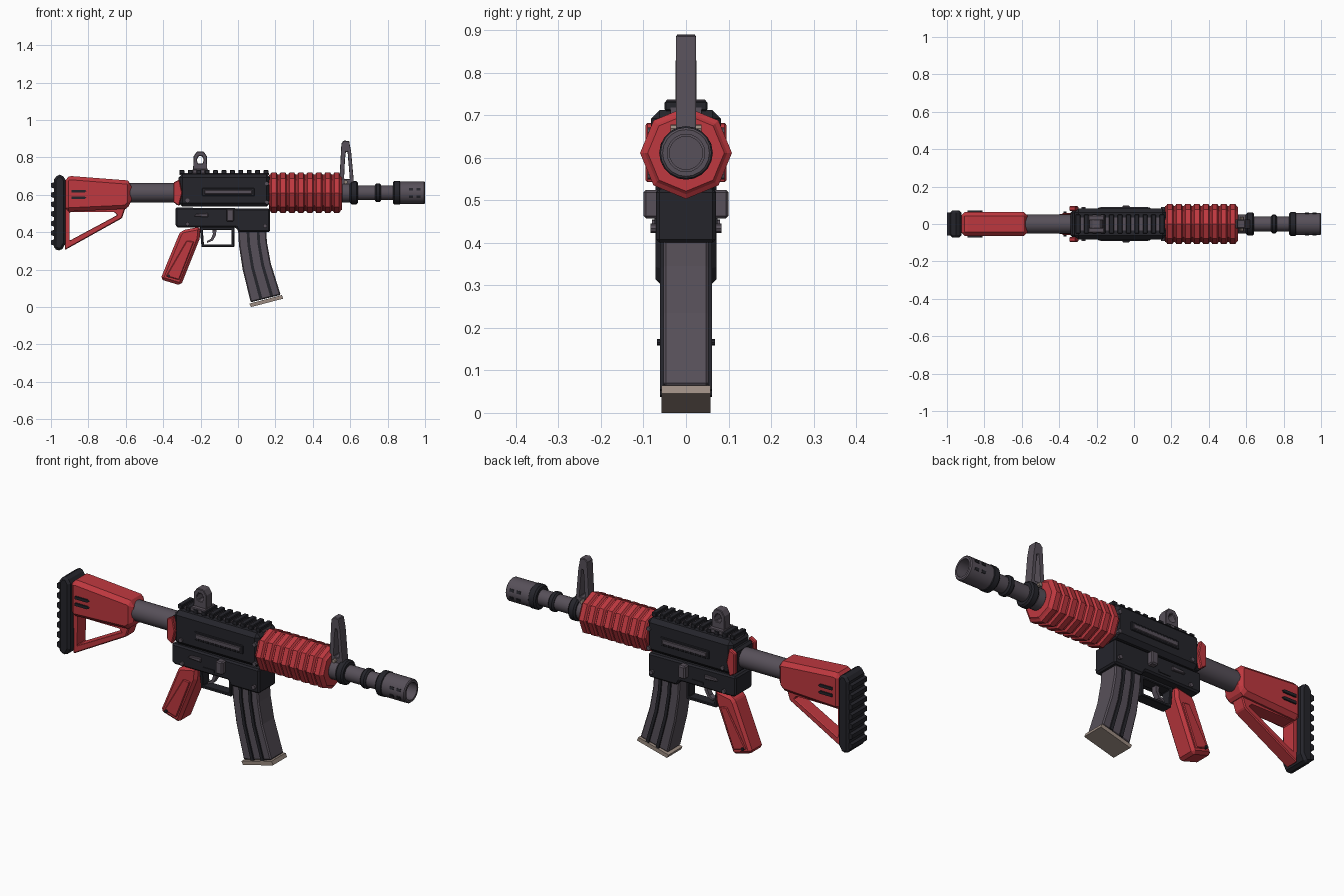
import bpy, bmesh, math
from mathutils import Matrix, Vector

if "Cube" in bpy.data.objects:
    bpy.data.objects.remove(bpy.data.objects["Cube"])


def material(name, r, g, b):
    m = bpy.data.materials.new(name)
    m.diffuse_color = (r, g, b, 1)
    m.use_nodes = True
    m.node_tree.nodes["Principled BSDF"].inputs["Base Color"].default_value = m.diffuse_color
    return m


RED = material("red", 0.52, 0.04, 0.05)
DARK = material("dark", 0.018, 0.018, 0.024)
STEEL = material("steel", 0.095, 0.08, 0.1)
TAN = material("tan", 0.33, 0.26, 0.22)
AXIS_Z = 0.611  # height of the bore line


def finish(name, bm, mat, bevel=0.0, smooth=False):
    bmesh.ops.recalc_face_normals(bm, faces=bm.faces)
    me = bpy.data.meshes.new(name)
    bm.to_mesh(me)
    bm.free()
    ob = bpy.data.objects.new(name, me)
    bpy.context.collection.objects.link(ob)
    me.materials.append(mat)
    if bevel:
        mod = ob.modifiers.new("bevel", 'BEVEL')
        mod.width, mod.segments, mod.limit_method = bevel, 1, 'ANGLE'
        mod.angle_limit = math.radians(40)
    if smooth:
        bpy.ops.object.select_all(action='DESELECT')
        ob.select_set(True)
        bpy.context.view_layer.objects.active = ob
        bpy.ops.object.shade_smooth_by_angle(angle=math.radians(30))
    return ob


def prism(name, pts, y0, y1, mat, bevel=0.0):
    """Side outline (x, z) extruded from y0 to y1."""
    bm = bmesh.new()
    a = [bm.verts.new((x, y0, z)) for x, z in pts]
    b = [bm.verts.new((x, y1, z)) for x, z in pts]
    bm.faces.new(a)
    bm.faces.new(b[::-1])
    for i in range(len(pts)):
        j = (i + 1) % len(pts)
        bm.faces.new((a[i], a[j], b[j], b[i]))
    return finish(name, bm, mat, bevel)


def box(name, x0, x1, y0, y1, z0, z1, mat, bevel=0.0):
    return prism(name, [(x0, z0), (x1, z0), (x1, z1), (x0, z1)], y0, y1, mat, bevel)


def both_sides(name, pts, y0, y1, mat, bevel=0.0):
    prism(name + "_right", pts, -y1, -y0, mat, bevel)
    prism(name + "_left", pts, y0, y1, mat, bevel)


def rect(x0, x1, z0, z1):
    return [(x0, z0), (x1, z0), (x1, z1), (x0, z1)]


def frame(name, outer, inner, hw, mat, bevel=0.0):
    """Outline with a matching hole, hw = half thickness."""
    bm = bmesh.new()
    n = len(outer)
    ring = [[bm.verts.new((x, y, z)) for x, z in loop]
            for loop, y in ((outer, -hw), (outer, hw), (inner, hw), (inner, -hw))]
    for k in range(4):
        p, q = ring[k], ring[(k + 1) % 4]
        for i in range(n):
            j = (i + 1) % n
            bm.faces.new((p[i], p[j], q[j], q[i]))
    return finish(name, bm, mat, bevel)


def lathe(name, profile, sides, mat, smooth=True):
    """(x, radius) profile turned around the bore line."""
    bm = bmesh.new()
    rings = [[bm.verts.new((x, r * math.cos(t), AXIS_Z + r * math.sin(t)))
              for t in (2 * math.pi * i / sides for i in range(sides))] for x, r in profile]
    for p, q in zip(rings, rings[1:]):
        for i in range(sides):
            j = (i + 1) % sides
            bm.faces.new((p[i], p[j], q[j], q[i]))
    bm.faces.new(rings[0])
    bm.faces.new(rings[-1])
    return finish(name, bm, mat, 0, smooth)


def ring(name, x0, x1, r, mat=DARK, c=0.008):
    lathe(name, [(x0, r - c), (x0 + c, r), (x1 - c, r), (x1, r - c)], 20, mat)


def pin(name, x, z, r, hw, mat, sides=8):
    bm = bmesh.new()
    bmesh.ops.create_cone(bm, cap_ends=True, segments=sides, radius1=r, radius2=r, depth=2 * hw,
                          matrix=Matrix.Translation((x, 0, z)) @ Matrix.Rotation(math.pi / 2, 4, 'X'))
    finish(name, bm, mat)


# Butt pad with ribs on its rear face
prism("butt_pad", [(-0.985, 0.31), (-0.945, 0.3), (-0.922, 0.34), (-0.922, 0.68),
                   (-0.94, 0.708), (-0.965, 0.708), (-0.985, 0.68)], -0.072, 0.072, DARK, 0.012)
for i in range(7):
    z = 0.345 + i * 0.051
    prism(f"butt_rib_{i}", [(-0.98, z - 0.018), (-1.0, z - 0.011), (-1.0, z + 0.011), (-0.98, z + 0.018)],
          -0.062, 0.062, DARK)

# Stock body, open lower brace and slots
prism("stock_body", [(-0.925, 0.51), (-0.60, 0.525), (-0.57, 0.55), (-0.57, 0.665),
                     (-0.59, 0.677), (-0.89, 0.70), (-0.925, 0.695)], -0.064, 0.064, RED, 0.02)
frame("stock_brace", [(-0.925, 0.535), (-0.60, 0.535), (-0.62, 0.475), (-0.925, 0.305)],
      [(-0.90, 0.507), (-0.66, 0.507), (-0.645, 0.492), (-0.90, 0.355)], 0.035, RED, 0.006)
for i, z in enumerate((0.585, 0.62)):
    both_sides(f"stock_slot_{i}", [(-0.89, z - 0.007), (-0.82, z - 0.007), (-0.81, z),
                                   (-0.82, z + 0.007), (-0.89, z + 0.007)], 0.055, 0.072, DARK)
lathe("buffer_tube", [(-0.6, 0.052), (-0.29, 0.052)], 20, STEEL)

# Upper receiver with side details
box("upper_receiver", -0.318, 0.172, -0.082, 0.082, 0.537, 0.712, DARK, 0.02)
both_sides("rear_plate", [(-0.345, 0.56), (-0.315, 0.54), (-0.298, 0.61), (-0.313, 0.683), (-0.345, 0.665)],
           0.07, 0.095, RED, 0.004)
box("rear_block", -0.34, -0.30, -0.072, 0.072, 0.545, 0.675, DARK, 0.012)
both_sides("port_rim", rect(-0.192, 0.088, 0.593, 0.637), 0.075, 0.087, DARK, 0.003)
both_sides("port_cover", rect(-0.18, 0.076, 0.603, 0.627), 0.08, 0.091, STEEL, 0.003)

# Top rail with cross teeth
box("rail_base", -0.312, 0.165, -0.036, 0.036, 0.705, 0.718, STEEL)
for i in range(11):
    x = -0.3 + i * 0.045
    box(f"rail_tooth_{i}", x - 0.013, x + 0.013, -0.05, 0.05, 0.71, 0.733, DARK, 0.003)

# Lower receiver, controls and pins
prism("lower_receiver", [(-0.335, 0.435), (-0.32, 0.425), (-0.01, 0.425), (0.005, 0.40), (0.17, 0.40),
                         (0.17, 0.526), (-0.335, 0.532)], -0.07, 0.07, DARK, 0.008)
both_sides("side_catch", rect(-0.062, -0.022, 0.457, 0.524), 0.06, 0.1, STEEL, 0.006)
both_sides("selector", [(-0.235, 0.485), (-0.16, 0.48), (-0.16, 0.502), (-0.225, 0.498)], 0.065, 0.08, STEEL, 0.003)
both_sides("lower_groove", rect(-0.15, -0.085, 0.445, 0.457), 0.065, 0.074, DARK)
for i, (x, z, hw) in enumerate(((-0.27, 0.424 + 0.02, 0.08), (0.145, 0.424 + 0.01, 0.083),
                               (0.155, 0.56, 0.09), (0.155, 0.66, 0.09), (-0.27, 0.57, 0.09))):
    pin(f"receiver_pin_{i}", x, z, 0.011, hw, STEEL)

# Trigger and guard
frame("trigger_guard", [(-0.205, 0.43), (-0.02, 0.43), (-0.02, 0.32), (-0.195, 0.32)],
      [(-0.188, 0.412), (-0.034, 0.412), (-0.034, 0.334), (-0.182, 0.334)], 0.028, DARK, 0.003)
prism("trigger", [(-0.14, 0.43), (-0.115, 0.43), (-0.117, 0.385), (-0.135, 0.355), (-0.165, 0.343),
                  (-0.165, 0.353), (-0.145, 0.365), (-0.134, 0.39)], -0.014, 0.014, STEEL)

# Pistol grip with raised panel and screw
prism("grip", [(-0.30, 0.41), (-0.20, 0.43), (-0.205, 0.365), (-0.305, 0.115), (-0.415, 0.148), (-0.315, 0.39)],
      -0.054, 0.054, RED, 0.014)
both_sides("grip_panel", [(-0.275, 0.355), (-0.235, 0.35), (-0.315, 0.145), (-0.385, 0.165)], 0.05, 0.06, RED, 0.004)
pin("grip_screw", -0.37, 0.166, 0.008, 0.068, DARK)

# Curved magazine: rows of (z, left x, right x) with tilt built into the right edge
left = [(0.0, 0.42), (0.005, 0.33), (0.025, 0.2), (0.068, 0.025)]
right = [(0.15, 0.42), (0.155, 0.345), (0.175, 0.235), (0.228, 0.065)]


def mag_strip(t0, t1, first=0.0, last=1.0):
    def at(t, row):
        return tuple(Vector(left[row]).lerp(Vector(right[row]), t))
    side_a = [at(t0, r) for r in range(4)]
    side_b = [at(t1, r) for r in range(4)]
    return side_a + side_b[::-1]


prism("magazine", mag_strip(0, 1), -0.053, 0.053, STEEL, 0.006)
for i, (a, b) in enumerate(((0.3, 0.4), (0.66, 0.76))):
    both_sides(f"magazine_rib_{i}", mag_strip(a, b), 0.045, 0.061, DARK)
prism("magazine_base", [(0.06, 0.018), (0.07, 0.0), (0.242, 0.045), (0.234, 0.064)], -0.058, 0.058, TAN)

# Octagonal ribbed handguard
profile = [(0.165, 0.095)]
for i in range(8):
    x = 0.172 + i * 0.048
    profile += [(x, 0.097), (x + 0.007, 0.108), (x + 0.033, 0.108), (x + 0.04, 0.097)]
profile += [(0.556, 0.09)]
lathe("handguard", profile, 8, RED, smooth=False)

# Barrel, collars and hollow muzzle
lathe("barrel", [(0.54, 0.04), (0.9, 0.04)], 20, STEEL)
ring("gas_block", 0.55, 0.605, 0.052, STEEL)
ring("barrel_collar", 0.6, 0.642, 0.062)
ring("barrel_band", 0.732, 0.765, 0.05)
ring("muzzle_collar", 0.828, 0.872, 0.063)
lathe("muzzle", [(0.865, 0.06), (0.995, 0.06), (1.0, 0.055), (1.0, 0.044), (0.885, 0.044)], 20, STEEL)
for side in (0, 180):
    for tilt in (-18, 20):
        for x in (0.925, 0.965):
            bm = bmesh.new()
            turn = Matrix.Rotation(math.radians(side + tilt), 4, 'X')
            bmesh.ops.create_cube(bm, size=1, matrix=Matrix.Translation((x, 0, AXIS_Z)) @ turn
                                  @ Matrix.Translation((0, 0.055, 0)) @ Matrix.Diagonal((0.022, 0.014, 0.014, 1)))
            finish(f"muzzle_slot_{side}_{tilt}_{x}", bm, DARK)

# Front sight tower
frame("front_sight", [(0.54, 0.64), (0.553, 0.875), (0.565, 0.89), (0.594, 0.888), (0.605, 0.83), (0.622, 0.64)],
      [(0.567, 0.685), (0.572, 0.79), (0.577, 0.83), (0.586, 0.83), (0.589, 0.79), (0.598, 0.685)],
      0.023, STEEL, 0.003)
pin("front_sight_pin", 0.576, 0.668, 0.01, 0.037, TAN)

# Rear sight
box("rear_sight_base", -0.243, -0.16, -0.047, 0.047, 0.715, 0.737, STEEL, 0.003)
frame("rear_sight", [(-0.24, 0.725), (-0.238, 0.805), (-0.22, 0.831), (-0.183, 0.831), (-0.166, 0.805), (-0.164, 0.725)],
      [(-0.215, 0.768), (-0.22, 0.788), (-0.21, 0.807), (-0.193, 0.807), (-0.183, 0.788), (-0.188, 0.768)],
      0.025, STEEL, 0.003)
